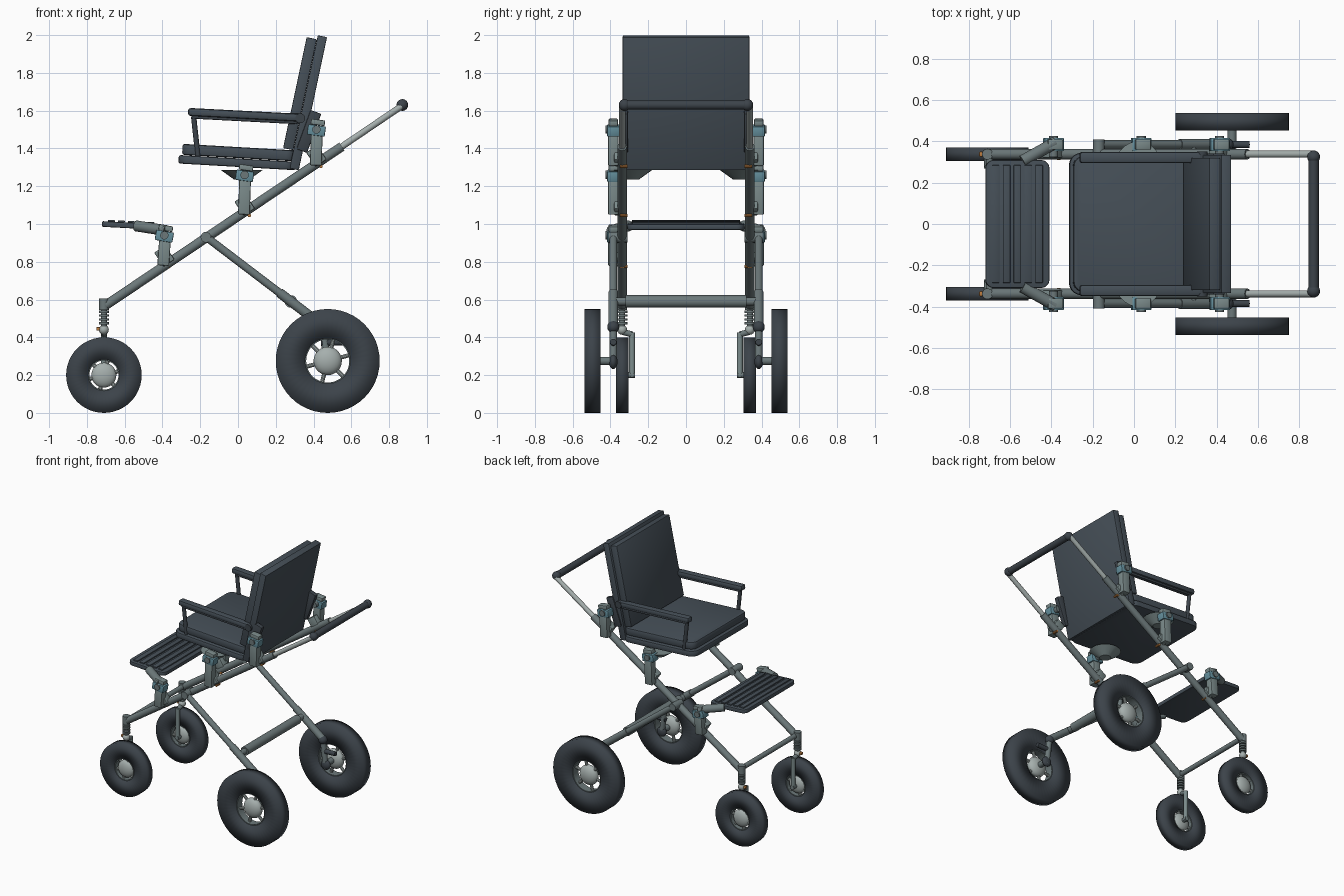
import bpy, bmesh, math
from mathutils import Vector, Matrix

cube = bpy.data.objects.get("Cube")
if cube:
    bpy.data.objects.remove(cube, do_unlink=True)


def material(name, r, g, b):
    m = bpy.data.materials.new(name)
    m.use_nodes = True
    m.diffuse_color = (r, g, b, 1)
    m.node_tree.nodes["Principled BSDF"].inputs["Base Color"].default_value = (r, g, b, 1)
    return m


FABRIC = material("slate upholstery", 0.060, 0.078, 0.096)
RUBBER = material("dark rubber", 0.045, 0.056, 0.068)
STEEL = material("grey green steel", 0.15, 0.19, 0.195)
CLAMP = material("clamp grey", 0.20, 0.26, 0.26)
SILVER = material("pale silver", 0.38, 0.43, 0.42)
TEAL = material("teal cap", 0.13, 0.28, 0.34)
ORANGE = material("orange pin", 0.50, 0.20, 0.05)


def finish(name, bm, mat, angle=35):
    bmesh.ops.recalc_face_normals(bm, faces=bm.faces)
    mesh = bpy.data.meshes.new(name)
    bm.to_mesh(mesh)
    bm.free()
    ob = bpy.data.objects.new(name, mesh)
    bpy.context.collection.objects.link(ob)
    mesh.materials.append(mat)
    bpy.ops.object.select_all(action='DESELECT')
    ob.select_set(True)
    bpy.context.view_layer.objects.active = ob
    bpy.ops.object.shade_smooth_by_angle(angle=math.radians(angle))
    return ob


def box(name, center, size, mat, tilt=0, corner=0, edge=0.006, turn=0):
    """Box leaning by tilt about y, with rounded plan corners and soft edges."""
    bm = bmesh.new()
    bmesh.ops.create_cube(bm, size=1, matrix=Matrix.Diagonal((*size, 1)))
    if corner:
        upright = [e for e in bm.edges
                   if abs((e.verts[0].co - e.verts[1].co).z) > size[2] / 2]
        bmesh.ops.bevel(bm, geom=upright, offset=corner, segments=5,
                        profile=0.5, affect='EDGES')
    if edge:
        sharp = [e for e in bm.edges if e.calc_face_angle(0) > 1]
        bmesh.ops.bevel(bm, geom=sharp, offset=edge, segments=2,
                        profile=0.5, affect='EDGES')
    place = (Matrix.Translation(center) @ Matrix.Rotation(math.radians(turn), 4, 'Z')
             @ Matrix.Rotation(math.radians(tilt), 4, 'Y'))
    bm.transform(place)
    return finish(name, bm, mat)


def tube(name, a, b, radius, mat, end_radius=None, sides=20):
    a, b = Vector(a), Vector(b)
    bm = bmesh.new()
    place = Matrix.Translation((a + b) / 2) @ (b - a).to_track_quat('Z', 'Y').to_matrix().to_4x4()
    bmesh.ops.create_cone(bm, cap_ends=True, segments=sides, radius1=radius,
                          radius2=end_radius or radius, depth=(b - a).length, matrix=place)
    return finish(name, bm, mat)


def ball(name, center, radius, mat, scale=(1, 1, 1)):
    bm = bmesh.new()
    bmesh.ops.create_uvsphere(bm, u_segments=24, v_segments=14, radius=radius,
                              matrix=Matrix.Translation(center) @ Matrix.Diagonal((*scale, 1)))
    return finish(name, bm, mat)


def ring(name, center, profile, mat, axis, angle=35, steps=48):
    """Closed (radius, height) profile revolved about the axis."""
    bm = bmesh.new()
    verts = [bm.verts.new((r, 0, h)) for r, h in profile]
    edges = [bm.edges.new((v, verts[i - 1])) for i, v in enumerate(verts)]
    bmesh.ops.spin(bm, geom=verts + edges, cent=(0, 0, 0), axis=(0, 0, 1),
                   angle=math.tau, steps=steps, use_duplicate=False)
    bmesh.ops.remove_doubles(bm, verts=bm.verts, dist=1e-5)
    bm.transform(Matrix.Translation(center)
                 @ Vector(axis).to_track_quat('Z', 'Y').to_matrix().to_4x4())
    return finish(name, bm, mat, angle)


def wheel(name, x, y, radius, hole, width, hub):
    c = Vector((x, y, radius))
    w, n = width / 2, width * 0.36
    ring(name + "_tyre", c, [(hole, -n), (radius, -w), (radius, w), (hole, n)],
         RUBBER, (0, 1, 0), 180)
    ring(name + "_rim", c, [(hole - 0.006, -n), (hole + 0.003, -n),
                            (hole + 0.003, n), (hole - 0.006, n)], STEEL, (0, 1, 0))
    ball(name + "_hub", c, hub, SILVER, (1, width * 0.5 / hub, 1))
    for i in range(6):
        t = math.radians(60 * i + 15)
        d = Vector((math.cos(t), 0, math.sin(t)))
        tube(name + "_spoke", c + d * hub * 0.7, c + d * hole, 0.011, SILVER, sides=10)


def clamp(name, x, y, bottom, top, lean=0):
    """Upright tube clamp with a teal locking cap and an orange pin."""
    s = math.copysign(1, y)
    h = top - bottom
    box(name + "_body", (x, y, bottom + h * 0.42), (0.062, 0.055, h * 0.84), CLAMP, lean)
    box(name + "_head", (x, y, top - 0.055), (0.095, 0.065, 0.055), TEAL, lean + 6)
    box(name + "_lid", (x + 0.008, y, top - 0.012), (0.075, 0.05, 0.03), CLAMP, lean + 6)
    tube(name + "_knob", (x, y - s * 0.06, top - 0.05), (x, y + s * 0.042, top - 0.05), 0.022, STEEL)
    box(name + "_foot", (x, s * 0.35, bottom + 0.05), (0.07, 0.06, 0.09), CLAMP, -34)
    tube(name + "_pin", (x + 0.025, s * 0.31, bottom - 0.005),
         (x + 0.025, s * 0.35, bottom - 0.005), 0.009, ORANGE, sides=10)


RAIL_SLOPE = 0.672
def rail_z(x):
    return 0.57 + (x + 0.70) * RAIL_SLOPE


for side, s in (("left", 1), ("right", -1)):
    y = 0.338 * s
    leg_y = 0.385 * s

    # Wheels
    wheel(side + "_front_wheel", -0.71, y, 0.20, 0.083, 0.066, 0.066)
    wheel(side + "_rear_wheel", 0.475, 0.495 * s, 0.275, 0.12, 0.085, 0.075)

    # Sloping side rail and push handle extension
    tube(side + "_rail", (-0.70, y, rail_z(-0.70)), (0.55, y, rail_z(0.55)), 0.025, STEEL)
    tube(side + "_handle_tube", (0.53, y, rail_z(0.53)), (0.875, y, 1.63), 0.017, SILVER)
    ball(side + "_handle_corner", (0.87, 0.325 * s, 1.63), 0.031, RUBBER)

    # Rear leg with pivot, upright and axle
    tube(side + "_leg_pivot", (-0.17, 0.31 * s, 0.93), (-0.17, 0.41 * s, 0.93), 0.028, STEEL)
    tube(side + "_rear_leg", (-0.18, leg_y, 0.94), (0.33, leg_y, 0.552), 0.021, STEEL)
    tube(side + "_rear_leg_sleeve", (0.22, leg_y, 0.636), (0.45, leg_y, 0.46), 0.026, STEEL)
    ball(side + "_leg_end", (0.45, leg_y, 0.455), 0.032, RUBBER)
    tube(side + "_axle_upright", (0.45, leg_y, 0.455), (0.475, leg_y, 0.25), 0.02, STEEL)
    tube(side + "_axle", (0.475, 0.37 * s, 0.275), (0.475, 0.49 * s, 0.275), 0.022, STEEL)
    ball(side + "_axle_cap", (0.475, leg_y, 0.27), 0.038, RUBBER, (1, 0.6, 1))
    tube(side + "_brake_pedal", (0.44, leg_y, 0.37), (0.56, leg_y, 0.375), 0.017, RUBBER)

    # Sprung caster stem and one-sided fork
    tube(side + "_caster_stem", (-0.71, y, 0.42), (-0.71, y, 0.60), 0.016, STEEL)
    tube(side + "_caster_collar", (-0.71, y, 0.545), (-0.71, y, 0.605), 0.026, STEEL)
    for i in range(4):
        ring(side + "_spring_coil", (-0.71, y, 0.475 + i * 0.02),
             [(0.014, -0.006), (0.027, -0.006), (0.027, 0.006), (0.014, 0.006)],
             STEEL, (0, 0, 1), steps=20)
    ball(side + "_caster_joint", (-0.71, y, 0.44), 0.026, SILVER)
    box(side + "_caster_pin", (-0.74, y, 0.445), (0.02, 0.025, 0.02), ORANGE)
    fork_y = 0.285 * s
    tube(side + "_fork_top", (-0.71, y, 0.43), (-0.71, fork_y, 0.415), 0.016, STEEL)
    tube(side + "_fork_arm", (-0.71, fork_y, 0.425), (-0.71, fork_y, 0.19), 0.016, CLAMP)
    tube(side + "_front_axle", (-0.71, fork_y - 0.015 * s, 0.2), (-0.71, y, 0.2), 0.016, STEEL)

    # Clamps along the rail
    clamp(side + "_footrest_clamp", -0.39, leg_y, 0.78, 0.99, 4)
    clamp(side + "_seat_clamp", 0.035, leg_y, 1.05, 1.31, 2)
    clamp(side + "_back_clamp", 0.415, leg_y, 1.31, 1.55, 2)

    # Brackets from clamps to seat, back and footrest
    tube(side + "_seat_bracket", (0.02, 0.29 * s, 1.285), (0.02, 0.29 * s, 1.235), 0.11, CLAMP, 0.04)
    box(side + "_back_bracket", (0.375, 0.325 * s, 1.49), (0.06, 0.035, 0.22), RUBBER, 20)
    tube(side + "_footrest_arm", (-0.54, 0.305 * s, 0.99), (-0.38, 0.395 * s, 0.965), 0.029, STEEL)

    # Armrest
    arm_y = 0.322 * s
    box(side + "_armrest_pad", (0.035, arm_y, 1.578), (0.60, 0.055, 0.042), FABRIC, 3, edge=0.014)
    box(side + "_armrest_rail", (0.035, arm_y, 1.553), (0.56, 0.03, 0.02), RUBBER, 3)
    tube(side + "_armrest_post", (-0.235, arm_y, 1.57), (-0.21, arm_y, 1.34), 0.014, RUBBER)
    tube(side + "_armrest_hinge", (0.33, arm_y - 0.03 * s, 1.56),
         (0.33, arm_y + 0.03 * s, 1.56), 0.026, RUBBER)

# Cross bars and push grip
tube("front_cross_bar", (-0.70, -0.34, 0.575), (-0.70, 0.34, 0.575), 0.018, STEEL)
tube("rear_cross_bar", (0.28, -0.32, 0.59), (0.28, 0.32, 0.59), 0.033, STEEL)
tube("rear_cross_bar_core", (0.28, -0.385, 0.59), (0.28, 0.385, 0.59), 0.022, STEEL)
tube("push_grip", (0.87, -0.325, 1.63), (0.87, 0.325, 1.63), 0.025, RUBBER)

# Seat pan and cushion
box("seat_pan", (-0.005, 0, 1.325), (0.62, 0.69, 0.045), FABRIC, 3.3, 0.06, 0.01)
box("seat_cushion", (0.005, 0, 1.378), (0.60, 0.66, 0.058), FABRIC, 3.3, 0.05, 0.012)

# Backrest pad and shell
box("back_pad", (0.328, 0, 1.69), (0.055, 0.64, 0.60), FABRIC, 12, 0, 0.005)
box("back_shell", (0.372, 0, 1.642), (0.05, 0.67, 0.72), FABRIC, 12, 0, 0.005)

# Ribbed footrest
box("footrest_board", (-0.565, 0, 0.992), (0.31, 0.62, 0.03), FABRIC, 3, 0.04, 0.006)
for i in range(5):
    x = -0.67 + i * 0.0525
    box("footrest_rib", (x, 0, 1.010 - (x + 0.565) * 0.052), (0.036, 0.57, 0.012), FABRIC, 3, 0, 0.003)
